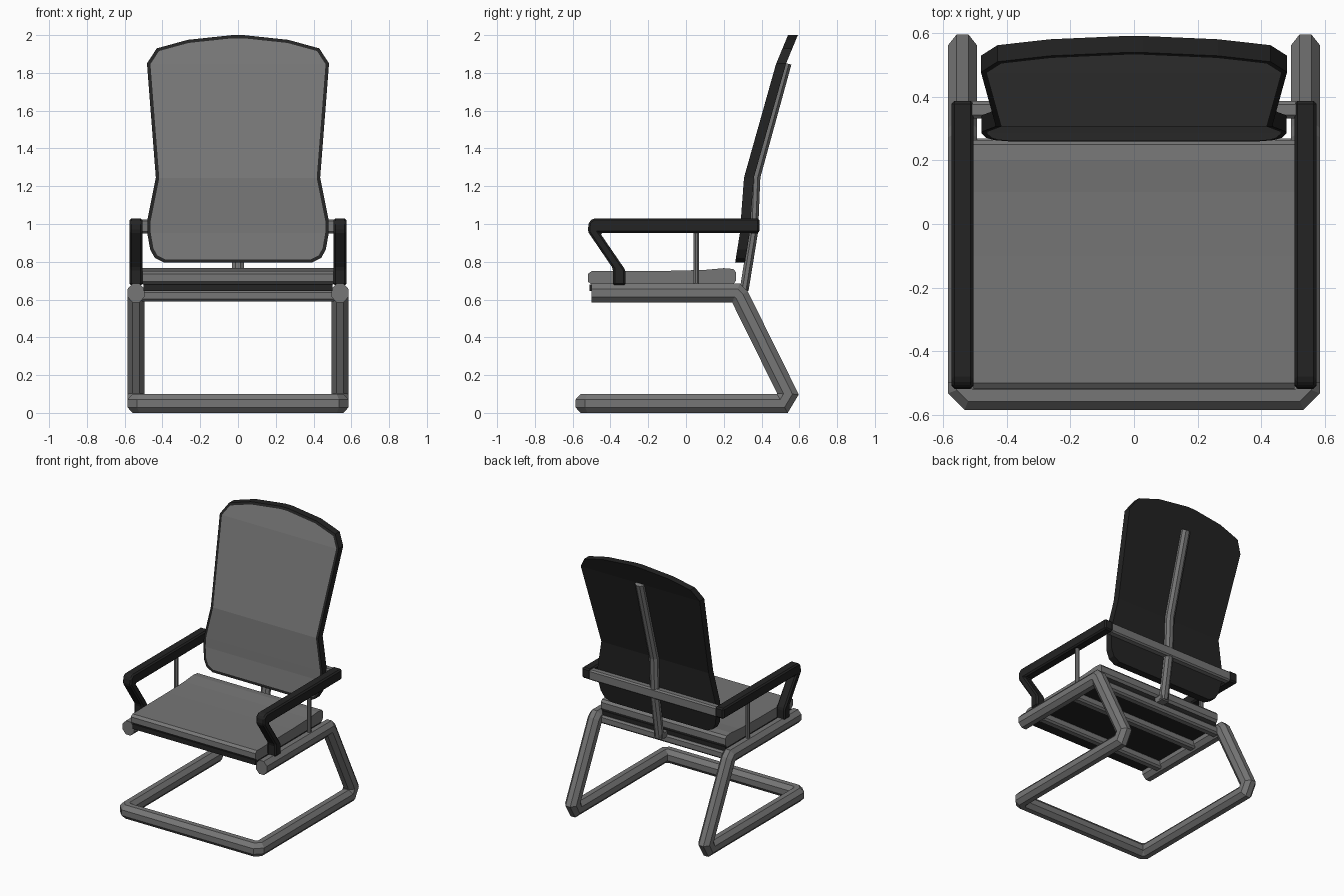
import bpy, bmesh
from math import cos, sin, pi
from mathutils import Vector

if "Cube" in bpy.data.objects:
    bpy.data.objects.remove(bpy.data.objects["Cube"])


def material(name, value):
    m = bpy.data.materials.new(name)
    m.use_nodes = True
    color = (value, value, value, 1)
    m.diffuse_color = color
    m.node_tree.nodes["Principled BSDF"].inputs["Base Color"].default_value = color
    return m


GREY = material("grey", 0.18)
BLACK = material("black", 0.017)


def finish(name, bm, *mats):
    bmesh.ops.recalc_face_normals(bm, faces=bm.faces)
    mesh = bpy.data.meshes.new(name)
    bm.to_mesh(mesh)
    bm.free()
    for m in mats:
        mesh.materials.append(m)
    ob = bpy.data.objects.new(name, mesh)
    bpy.context.scene.collection.objects.link(ob)
    return ob


def bevel(ob, width, segments=1):
    mod = ob.modifiers.new("bevel", "BEVEL")
    mod.width, mod.segments = width, segments
    mod.limit_method = "ANGLE"


def box(name, mat, x, y, z):
    """Box from (min, max) pairs."""
    bm = bmesh.new()
    bmesh.ops.create_cube(bm, size=1)
    for v in bm.verts:
        v.co = [lo + (hi - lo) * (c + 0.5) for c, (lo, hi) in zip(v.co, (x, y, z))]
    return finish(name, bm, mat)


def extrude_x(name, mat, profile, x0, x1):
    """Extrude a (y, z) profile sideways."""
    bm = bmesh.new()
    a, b = ([bm.verts.new((x, y, z)) for y, z in profile] for x in (x0, x1))
    n = len(profile)
    for i in range(n):
        j = (i + 1) % n
        bm.faces.new((a[i], a[j], b[j], b[i]))
    bm.faces.new(a)
    bm.faces.new(b)
    return finish(name, bm, mat)


def sweep(name, mat, points, ring):
    """Slide a ring along a path, cutting it with mitre planes at each corner."""
    pts = [Vector(p) for p in points]
    dirs = [(q - p).normalized() for p, q in zip(pts, pts[1:])]
    bm = bmesh.new()
    offsets = [Vector(r) for r in ring]
    prev = first = [bm.verts.new(pts[0] + o) for o in offsets]
    for i, d in enumerate(dirs):
        normal = d + dirs[min(i + 1, len(dirs) - 1)]
        new = []
        for v in prev:
            t = (pts[i + 1] - v.co).dot(normal) / d.dot(normal)
            new.append(bm.verts.new(v.co + d * t))
        for k in range(len(new)):
            j = (k + 1) % len(new)
            bm.faces.new((prev[k], prev[j], new[j], new[k]))
        prev = new
    bm.faces.new(first)
    bm.faces.new(prev)
    return finish(name, bm, mat)


def octagon(rx, rz):
    s = 1 / cos(pi / 8)
    return [(rx * s * cos((k + 0.5) * pi / 4), 0, rz * s * sin((k + 0.5) * pi / 4))
            for k in range(8)]


# Cantilever tube frame, one continuous loop
half = [(0.54, -0.50, 0.635), (0.54, 0.265, 0.635), (0.54, 0.285, 0.615),
        (0.54, 0.54, 0.10), (0.54, 0.51, 0.05), (0.54, -0.515, 0.05),
        (0.515, -0.54, 0.05)]
path = half + [(-x, y, z) for x, y, z in reversed(half)]
sweep("tube_frame", GREY, path, octagon(0.045, 0.05))

# Seat cushion, its black base and the bars beneath
cushion = [(-0.50, 0.68), (-0.52, 0.695), (-0.52, 0.735), (-0.50, 0.75),
           (-0.1, 0.752), (0.1, 0.757), (0.2, 0.766), (0.25, 0.762),
           (0.265, 0.745), (0.265, 0.70), (0.25, 0.68)]
extrude_x("seat_cushion", GREY, cushion, -0.505, 0.505)
box("seat_base", BLACK, (-0.5, 0.5), (-0.51, 0.255), (0.645, 0.681))
for label, y in (("front", -0.35), ("middle", 0.0), ("rear", 0.24)):
    bar = box(label + "_seat_bar", GREY, (-0.52, 0.52), (y - 0.03, y + 0.03), (0.59, 0.65))
    bevel(bar, 0.012)

# Backrest shell: (half width, height) rows bent along a side curve
rows = [(0.39, 0.795), (0.44, 0.82), (0.465, 0.865), (0.48, 0.95), (0.48, 1.02),
        (0.435, 1.245), (0.482, 1.85), (0.43, 1.93), (0.265, 1.975), (0.03, 2.0)]
curve = [(0.795, 0.26), (0.95, 0.285), (1.245, 0.307), (1.85, 0.478), (2.0, 0.54)]


def front_y(z):
    for (z0, y0), (z1, y1) in zip(curve, curve[1:]):
        if z <= z1:
            return y0 + (y1 - y0) * (z - z0) / (z1 - z0)
    return curve[-1][1]


bm = bmesh.new()
loops = []
for w, z in rows:
    y = front_y(z)
    loops.append([bm.verts.new(c) for c in
                  ((-w, y, z), (w, y, z), (w, y + 0.052, z), (-w, y + 0.052, z))])
front = []
for a, b in zip(loops, loops[1:]):
    for k in range(4):
        j = (k + 1) % 4
        f = bm.faces.new((a[k], a[j], b[j], b[k]))
        if k == 0:
            front.append(f)
bm.faces.new(loops[0])
bm.faces.new(loops[-1])
bmesh.ops.recalc_face_normals(bm, faces=bm.faces)
bmesh.ops.inset_region(bm, faces=front, thickness=0.018, use_even_offset=True)
for f in front:
    f.material_index = 1
finish("backrest", bm, BLACK, GREY)

# Spine behind the backrest, with its foot and the arm cross bar
spine = [(0, 0.307, 0.645), (0, 0.358, 0.96), (0, 0.37, 1.25), (0, 0.535, 1.85)]
ring = [(x, y, 0) for x, _, y in octagon(0.033, 0.024)]
sweep("back_spine", GREY, spine, ring)
box("spine_foot", GREY, (-0.03, 0.03), (0.25, 0.325), (0.635, 0.675))
bevel(box("arm_cross_bar", GREY, (-0.52, 0.52), (0.333, 0.387), (0.95, 1.025)), 0.01)

# Armrests and their thin posts
arm = [(0.388, 0.952), (0.388, 1.03), (-0.49, 1.03), (-0.515, 1.01), (-0.52, 0.96),
       (-0.387, 0.765), (-0.387, 0.675), (-0.32, 0.675), (-0.32, 0.755),
       (-0.455, 0.952)]
for side, s in (("left", 1), ("right", -1)):
    bevel(extrude_x(side + "_armrest", BLACK, arm, s * 0.505, s * 0.575), 0.01)
    post = [(s * 0.54, 0.055, 0.66), (s * 0.54, 0.055, 0.97)]
    sweep(side + "_arm_post", GREY, post, [(x, y, 0) for x, _, y in octagon(0.014, 0.014)])
